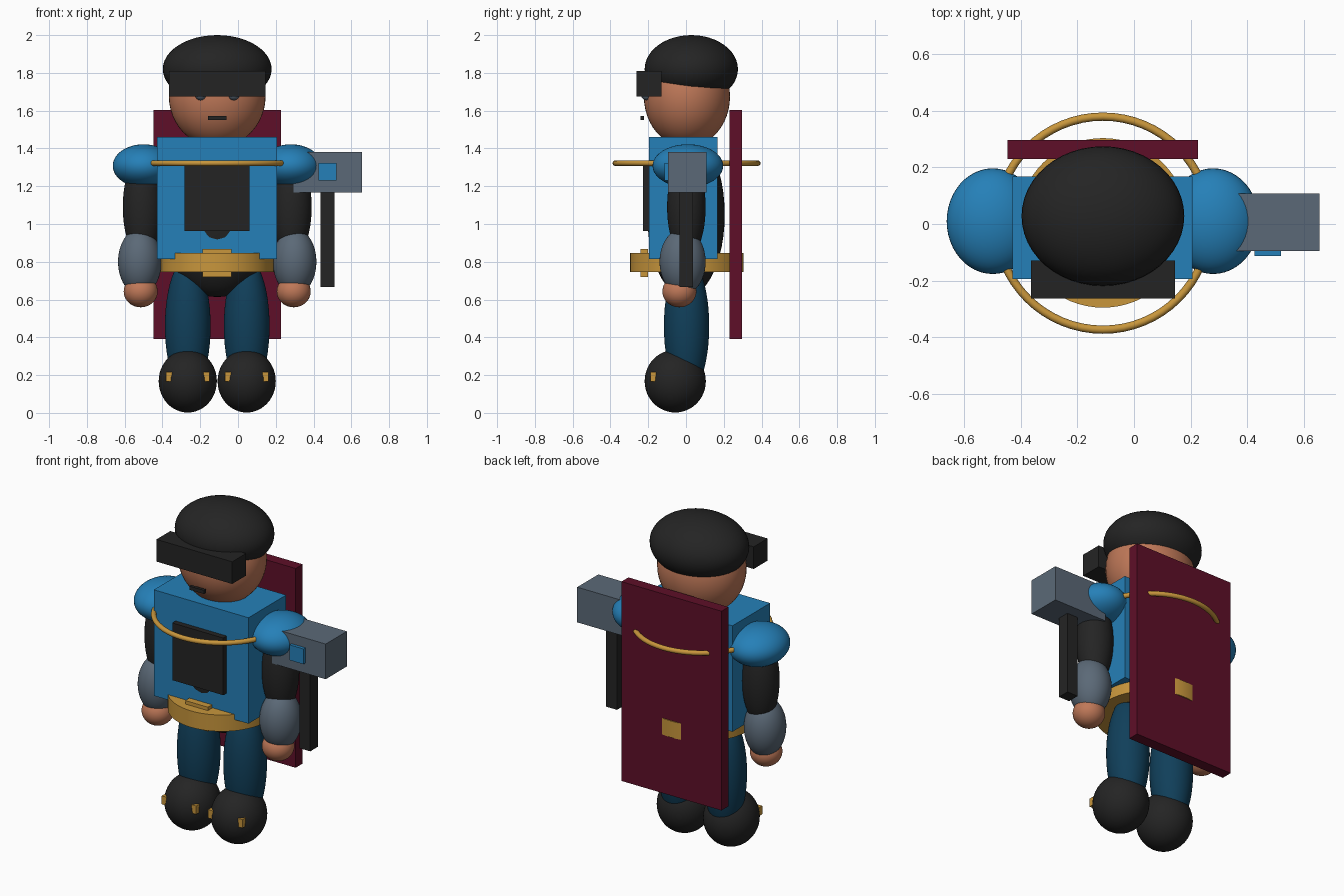
import bpy, math

if "Cube" in bpy.data.objects:
    bpy.data.objects.remove(bpy.data.objects["Cube"])

CX = -0.11  # centre line of the figure


def mat(name, hexa):
    def lin(c):
        c /= 255
        return c / 12.92 if c <= 0.04045 else ((c + 0.055) / 1.055) ** 2.4
    m = bpy.data.materials.new(name)
    m.diffuse_color = [lin(int(hexa[i:i + 2], 16)) for i in (0, 2, 4)] + [1]
    m.use_nodes = True
    m.node_tree.nodes["Principled BSDF"].inputs["Base Color"].default_value = m.diffuse_color
    return m


BLUE = mat("blue", "2580B8")
NAVY = mat("dark blue", "103F5A")
BLACK = mat("black", "242424")
SLATE = mat("slate grey", "5B6977")
GOLD = mat("gold", "C8963C")
SKIN = mat("skin", "BF7858")
MAROON = mat("maroon", "5E0F28")


def finish(name, m, smooth=True):
    ob = bpy.context.object
    ob.name = name
    bpy.ops.object.transform_apply(location=False, rotation=True, scale=True)
    ob.data.materials.append(m)
    if smooth:
        bpy.ops.object.shade_smooth_by_angle(angle=math.radians(40))
    return ob


def ball(name, m, centre, radii):
    bpy.ops.mesh.primitive_uv_sphere_add(segments=48, ring_count=24, radius=1, location=centre)
    bpy.context.object.scale = radii
    return finish(name, m)


def box(name, m, xs, ys, zs):
    lo, hi = zip(xs, ys, zs)
    bpy.ops.mesh.primitive_cube_add(size=1, location=[(a + b) / 2 for a, b in zip(lo, hi)])
    bpy.context.object.scale = [b - a for a, b in zip(lo, hi)]
    return finish(name, m, smooth=False)


# Head, cap and face
ball("head", SKIN, (CX, 0.005, 1.675), (0.256, 0.228, 0.268))
ball("cap", BLACK, (CX, 0.028, 1.82), (0.288, 0.247, 0.18))
box("visor", BLACK, (-0.365, 0.145), (-0.263, -0.13), (1.675, 1.81))
box("mouth", BLACK, (-0.16, -0.06), (-0.24, -0.222), (1.55, 1.572))

# Torso
ball("inner_body", BLACK, (CX, 0, 1.05), (0.31, 0.205, 0.437))
box("torso", BLUE, (-0.43, 0.207), (-0.195, 0.168), (0.815, 1.46))
box("chest_plate", BLACK, (-0.283, 0.06), (-0.228, -0.19), (0.962, 1.31))
box("back_plate", MAROON, (-0.447, 0.227), (0.23, 0.297), (0.39, 1.603))

# Belt, buckle and shoulder ring
bpy.ops.mesh.primitive_cylinder_add(vertices=64, radius=0.3, depth=0.1, location=(CX, 0.004, 0.797))
finish("belt", GOLD)
box("buckle", GOLD, (-0.187, -0.035), (-0.24, -0.2), (0.72, 0.868))
bpy.ops.mesh.primitive_torus_add(major_radius=0.377, minor_radius=0.0145, major_segments=64,
                                 minor_segments=16, location=(CX, 0.003, 1.322))
finish("shoulder_ring", GOLD)

# Paired parts, left and right of the centre line
for s, side in ((-1, "right"), (1, "left")):
    def x(d):
        return CX + s * d
    ball(side + "_eye", SLATE, (x(0.088), -0.208, 1.685), (0.03, 0.03, 0.03))
    ball(side + "_shoulder", BLUE, (x(0.39), 0.01, 1.308), (0.163, 0.187, 0.114))
    ball(side + "_upper_arm", BLACK, (x(0.395), 0.002, 1.09), (0.105, 0.102, 0.27))
    ball(side + "_forearm", SLATE, (x(0.41), -0.018, 0.8), (0.115, 0.122, 0.175))
    ball(side + "_hand", SKIN, (x(0.405), -0.035, 0.643), (0.09, 0.09, 0.084))
    ball(side + "_leg", NAVY, (x(0.156), 0.003, 0.46), (0.121, 0.12, 0.36))
    ball(side + "_boot", BLACK, (x(0.156), -0.057, 0.168), (0.154, 0.162, 0.166))
    for o in (-0.1, 0.1):  # boot clips
        c = x(0.156) + o
        box(side + "_boot_clip", GOLD, (c - 0.016, c + 0.016), (-0.188, -0.158), (0.165, 0.216))

# Shoulder-mounted device
box("device_body", SLATE, (0.295, 0.657), (-0.095, 0.108), (1.168, 1.382))
box("device_panel", BLUE, (0.427, 0.521), (-0.114, -0.08), (1.23, 1.323))
box("device_post", BLACK, (0.438, 0.511), (-0.035, 0.038), (0.667, 1.18))
